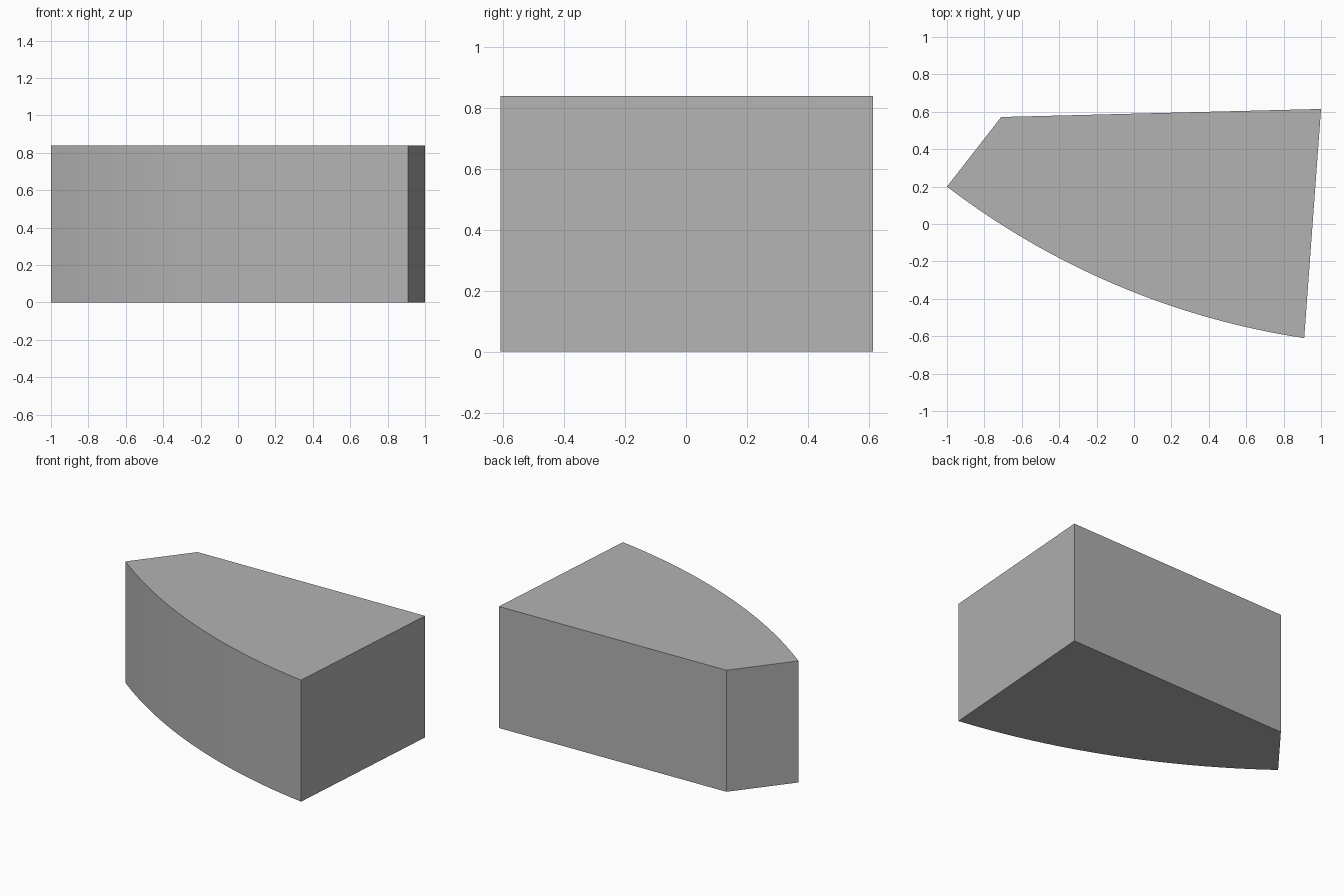
import bpy
import bmesh
from math import asin, cos, sin
from mathutils import Vector

cube = bpy.data.objects.get("Cube")
if cube:
    bpy.data.objects.remove(cube, do_unlink=True)

HEIGHT = 0.84
SAG = 0.131
STEPS = 32


def arc(start, end, sag, steps):
    """Points on a circular arc bulging to the right of start -> end."""
    half = (end - start).length / 2
    radius = (half * half + sag * sag) / (2 * sag)
    along = (end - start).normalized()
    out = Vector((along.y, -along.x))
    centre = (start + end) / 2 - out * (radius - sag)
    sweep = asin(half / radius)
    angles = [sweep * (2 * i / steps - 1) for i in range(steps + 1)]
    return [centre + radius * (along * sin(a) + out * cos(a)) for a in angles]


# Grey material
grey = bpy.data.materials.new("plain_grey")
grey.use_nodes = True
colour = (0.45, 0.45, 0.45, 1)
grey.diffuse_color = colour
grey.node_tree.nodes["Principled BSDF"].inputs["Base Color"].default_value = colour

# Plan outline: curved front, then the straight right end, back and chamfer
outline = arc(Vector((-1, 0.2)), Vector((0.91, -0.61)), SAG, STEPS)
outline += [Vector((1, 0.615)), Vector((-0.71, 0.572))]

# Extrude the outline into a solid block
bm = bmesh.new()
base = bm.faces.new([bm.verts.new((p.x, p.y, 0)) for p in outline])
top = bmesh.ops.extrude_face_region(bm, geom=[base], use_keep_orig=True)
top_verts = [g for g in top["geom"] if isinstance(g, bmesh.types.BMVert)]
bmesh.ops.translate(bm, verts=top_verts, vec=(0, 0, HEIGHT))
bmesh.ops.recalc_face_normals(bm, faces=bm.faces[:])
mesh = bpy.data.meshes.new("curved_block")
bm.to_mesh(mesh)
bm.free()
mesh.materials.append(grey)

block = bpy.data.objects.new("curved_block", mesh)
bpy.context.collection.objects.link(block)

# Smooth the curved front, keep the corners sharp
bpy.ops.object.select_all(action="DESELECT")
block.select_set(True)
bpy.context.view_layer.objects.active = block
bpy.ops.object.shade_smooth_by_angle(angle=0.5)
